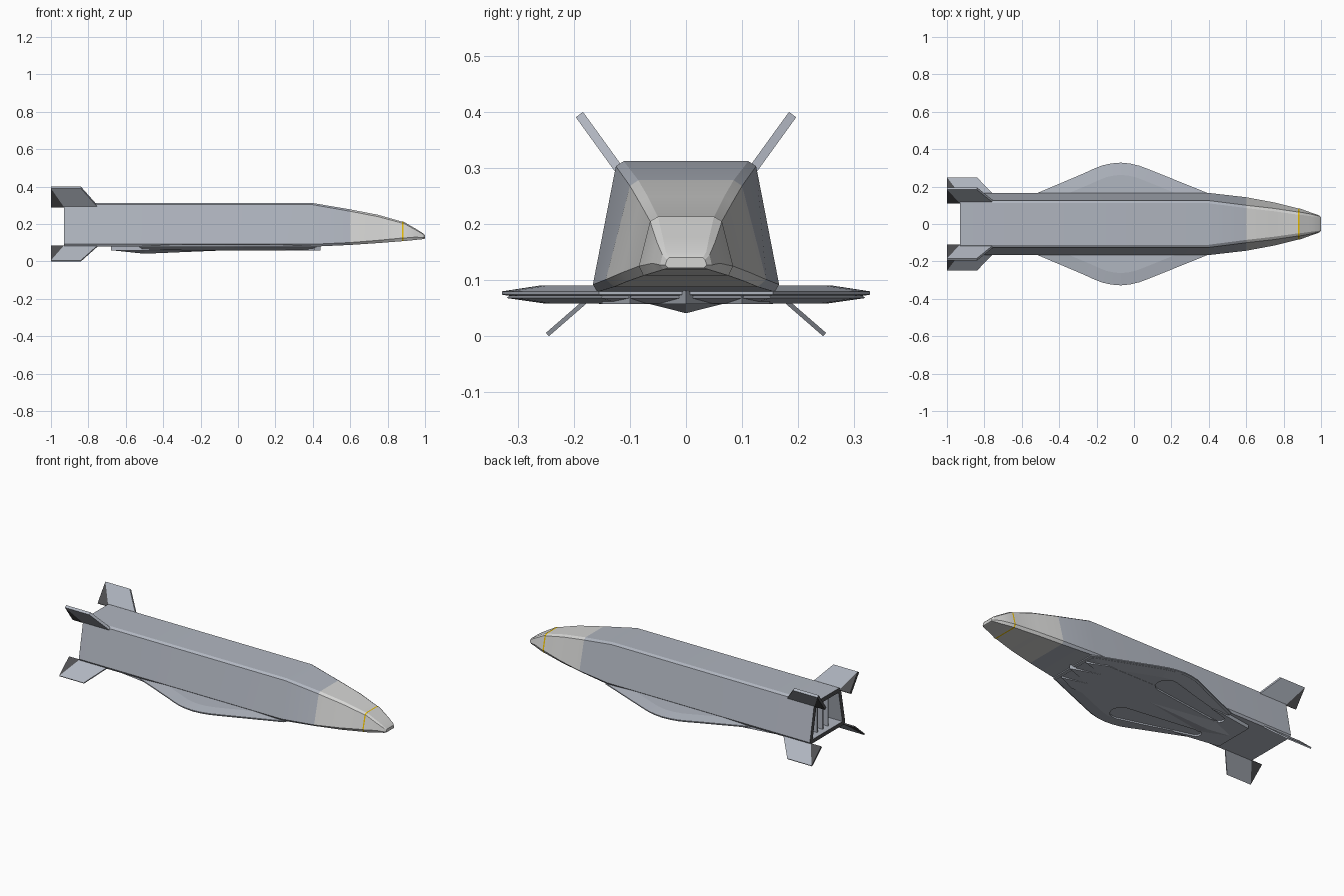
import bpy, bmesh, math
from mathutils import Vector

if "Cube" in bpy.data.objects:
    bpy.data.objects.remove(bpy.data.objects["Cube"])


def material(name, rgb):
    m = bpy.data.materials.new(name)
    m.diffuse_color = (*rgb, 1)
    m.use_nodes = True
    m.node_tree.nodes["Principled BSDF"].inputs["Base Color"].default_value = m.diffuse_color
    return m


BODY = material("blue_grey", (0.435, 0.465, 0.525))
NOSE = material("light_grey", (0.66, 0.66, 0.65))
YELLOW = material("yellow_line", (0.88, 0.55, 0.0))
DARK = material("dark_grey", (0.08, 0.08, 0.085))


def finish(name, bm, *mats):
    bmesh.ops.recalc_face_normals(bm, faces=bm.faces)
    me = bpy.data.meshes.new(name)
    bm.to_mesh(me)
    bm.free()
    ob = bpy.data.objects.new(name, me)
    bpy.context.collection.objects.link(ob)
    for m in mats:
        me.materials.append(m)
    return ob


def loft(rings):
    """Join equal-length closed rings of points and cap both ends."""
    bm = bmesh.new()
    vs = [[bm.verts.new(p) for p in r] for r in rings]
    n = len(rings[0])
    for a, b in zip(vs, vs[1:]):
        for i in range(n):
            j = (i + 1) % n
            bm.faces.new((a[i], a[j], b[j], b[i]))
    bm.faces.new(vs[0])
    bm.faces.new(vs[-1])
    return bm


def mirror_y(half):
    """Complete a half outline (x, y >= 0) across y = 0."""
    return half + [(x, -y) for x, y in reversed(half) if y > 0]


# Fuselage: x, then (y, z) of top edge, chamfer, lower side, bottom edge
main = ((0.111, 0.312), (0.125, 0.303), (0.166, 0.092), (0.158, 0.079))
ring = ((0.050, 0.213), (0.064, 0.205), (0.084, 0.125), (0.076, 0.108))
sections = [
    (-0.93, main), (0.40, main),
    (0.60, ((0.085, 0.278), (0.100, 0.268), (0.143, 0.101), (0.128, 0.088))),
    (0.75, ((0.068, 0.249), (0.083, 0.239), (0.115, 0.113), (0.104, 0.098))),
    (0.876, ring), (0.884, ring),
    (0.95, ((0.041, 0.175), (0.052, 0.168), (0.060, 0.130), (0.053, 0.115))),
    (0.99, ((0.036, 0.150), (0.042, 0.145), (0.046, 0.127), (0.040, 0.119))),
    (1.00, ((0.030, 0.140), (0.034, 0.136), (0.037, 0.127), (0.032, 0.122))),
]
bm = loft([[(x, y, z) for y, z in s] + [(x, -y, z) for y, z in reversed(s)]
           for x, s in sections])
# Hollow tail opening with a dark frame
bmesh.ops.recalc_face_normals(bm, faces=bm.faces)
tail = min(bm.faces, key=lambda f: f.calc_center_median().x)
bmesh.ops.inset_region(bm, faces=[tail], thickness=0.026)
walls = bmesh.ops.extrude_face_region(bm, geom=[tail])["geom"]
bmesh.ops.translate(bm, vec=(0.15, 0, 0),
                    verts=[g for g in walls if isinstance(g, bmesh.types.BMVert)])
if tail.is_valid:
    bmesh.ops.delete(bm, geom=[tail], context='FACES_ONLY')
for f in bm.faces:
    c = f.calc_center_median()
    if 0.876 < c.x < 0.884:
        f.material_index = 2
    elif c.x > 0.6:
        f.material_index = 1
    elif c.x < -0.92 or -0.79 < c.x < -0.77:
        f.material_index = 3
fuselage = finish("fuselage", bm, BODY, NOSE, YELLOW, DARK)
bpy.context.view_layer.objects.active = fuselage
fuselage.select_set(True)
bpy.ops.object.shade_smooth_by_angle(angle=math.radians(20))


def box(name, lo, hi, mat):
    finish(name, loft([[(lo[0], lo[1], z), (hi[0], lo[1], z),
                        (hi[0], hi[1], z), (lo[0], hi[1], z)]
                       for z in (lo[2], hi[2])]), mat)


# Exhaust vanes inside the tail
for i, y in enumerate((-0.05, 0, 0.05)):
    box(f"tail_vane_{i}", (-0.90, y - 0.004, 0.10), (-0.77, y + 0.004, 0.29), BODY)

# Lens-shaped wing pair in two thin layers
half_wing = [(0.42, 0.155), (0.14, 0.268), (0.08, 0.292), (0.03, 0.311), (-0.02, 0.323),
             (-0.07, 0.328), (-0.12, 0.324), (-0.17, 0.313), (-0.22, 0.293),
             (-0.27, 0.270), (-0.53, 0.160)]
lens = mirror_y(half_wing)
wing = finish("wings", loft([[(-0.06 + (x + 0.06) * s, y * s, z) for x, y in lens]
                             for z, s in ((0.090, 0.80), (0.080, 1), (0.074, 1), (0.072, 0.96),
                                          (0.068, 0.975), (0.0585, 0.77))]), BODY)

# Belly fairing with zigzag front edge
half_belly = [(0.44, 0), (0.27, 0.06), (0.41, 0.10), (0.30, 0.15),
              (-0.45, 0.155), (-0.68, 0.12)]
belly = finish("belly_fairing", loft([[(x, y, z) for x, y in mirror_y(half_belly)]
                                      for z in (0.0575, 0.086)]), BODY)

# Long rounded recesses under each wing root
front, rear = Vector((-0.07, 0.185)), Vector((-0.50, 0.095))
heading = math.atan2(front.y - rear.y, front.x - rear.x)
for side, label in ((1, "back"), (-1, "front")):
    pts = []
    for c, r, start in ((front, 0.062, -90), (rear, 0.03, 90)):
        for k in range(9):
            a = heading + math.radians(start + 22.5 * k)
            pts.append((c.x + r * math.cos(a), side * (c.y + r * math.sin(a))))
    cutter = finish(f"recess_cutter_{label}",
                    loft([[(x, y, z) for x, y in pts] for z in (0.03, 0.067)]), BODY)
    cutter.hide_render = True
    cutter.display_type = 'WIRE'
    for ob in (wing, belly):
        mod = ob.modifiers.new("recess", 'BOOLEAN')
        mod.operation = 'DIFFERENCE'
        mod.solver = 'EXACT'
        mod.object = cutter

# Shallow keel wedge under the fairing
bm = bmesh.new()
apex = bm.verts.new((-0.50, 0, 0.041))
base = [bm.verts.new(p) for p in ((-0.05, 0, 0.06), (-0.50, 0.075, 0.06),
                                  (-0.68, 0, 0.06), (-0.50, -0.075, 0.06))]
bm.faces.new(base)
for i in range(4):
    bm.faces.new((base[i], base[(i + 1) % 4], apex))
finish("keel", bm, BODY)


# Four swept tail fins, each with a dark triangular trailing panel
def fin(name, root, tip, thick, side):
    d = (Vector(tip) - Vector(root)).normalized()
    n = Vector((-d.y, d.x)) * thick / 2
    blade = [(-0.75, root), (-0.84, tip), (-1.0, tip), (-0.93, root)]
    panel = [(-0.93, root), (-1.0, tip), (-1.0, root)]
    for part, outline, mat in (("", blade, BODY), ("_trailing_panel", panel, DARK)):
        rings = [[(x, side * (p[0] + s * n.x), p[1] + s * n.y) for x, p in outline]
                 for s in (-1, 1)]
        finish(name + part, loft(rings), mat)


for side, label in ((1, "back"), (-1, "front")):
    fin(f"upper_fin_{label}", (0.117, 0.294), (0.190, 0.395), 0.016, side)
    fin(f"lower_fin_{label}", (0.155, 0.083), (0.247, 0.003), 0.008, side)
